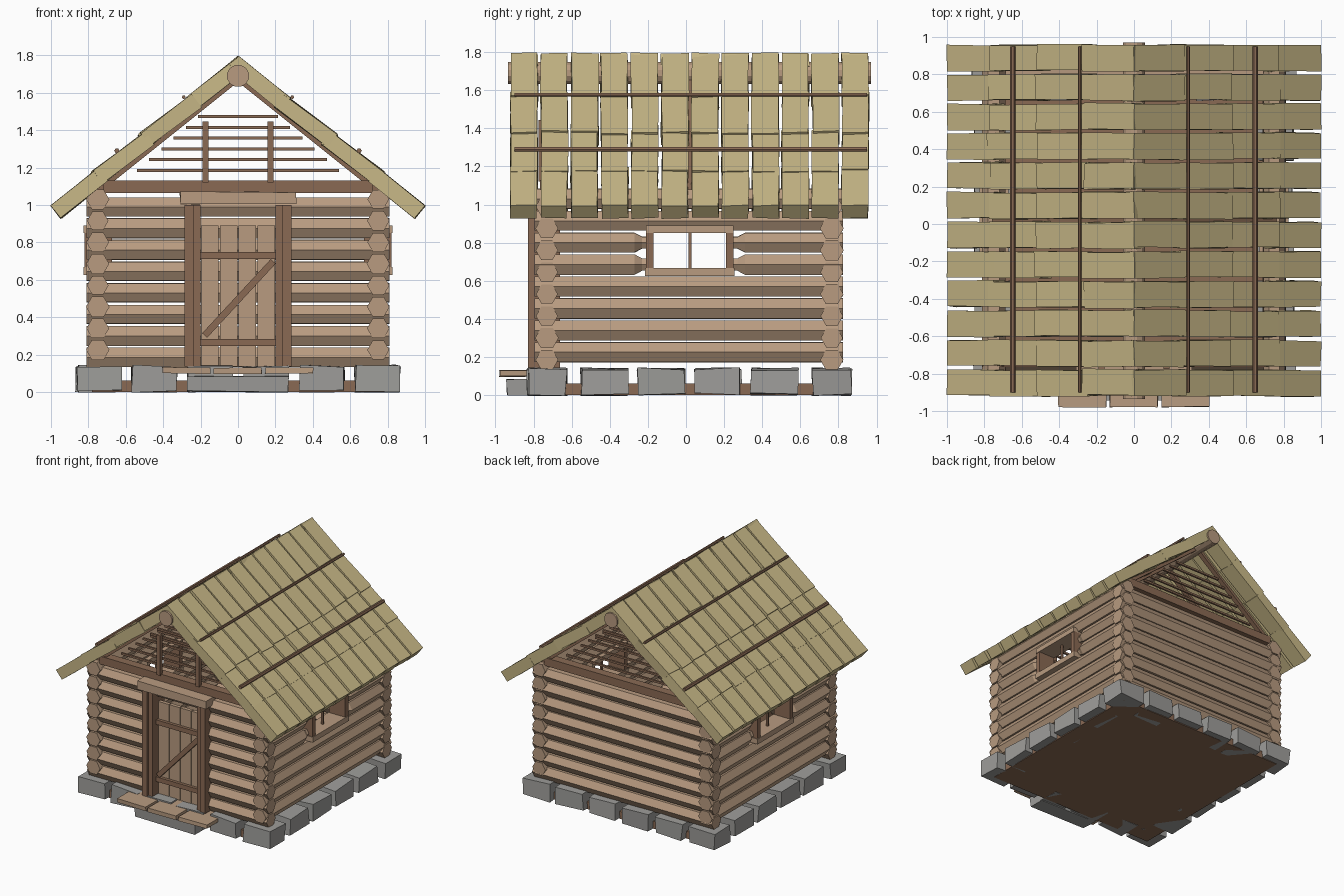
import bpy, bmesh, math, random
from mathutils import Matrix, Vector

random.seed(4)
if "Cube" in bpy.data.objects:
    bpy.data.objects.remove(bpy.data.objects["Cube"])


def material(name, hexcode):
    srgb = [int(hexcode[i:i + 2], 16) / 255 for i in (0, 2, 4)]
    col = [((c + 0.055) / 1.055) ** 2.4 for c in srgb] + [1]
    m = bpy.data.materials.new(name)
    m.use_nodes = True
    m.diffuse_color = col
    m.node_tree.nodes["Principled BSDF"].inputs["Base Color"].default_value = col
    return m


LOG = material("pale log", "B89B80")
TIMBER = material("dark timber", "8A6A54")
STRAW = material("straw", "C8B887")
STONE = material("grey stone", "9E9D9A")


def jit(a):
    return random.uniform(-a, a)


class Part:
    """Collects primitives into one flat-shaded object."""

    def __init__(self, name, mat):
        self.name, self.mat, self.bm = name, mat, bmesh.new()

    def box(self, lo, hi, rough=0.0):
        lo, hi = Vector(lo), Vector(hi)
        return self.slab((lo + hi) / 2, hi - lo, 0, "Y", rough)

    def slab(self, center, size, angle, axis, rough=0.0):
        m = (Matrix.Translation(center) @ Matrix.Rotation(angle, 4, axis)
             @ Matrix.Diagonal((*size, 1)))
        verts = bmesh.ops.create_cube(self.bm, size=1, matrix=m)["verts"]
        for v in verts:
            v.co += Vector((jit(rough), jit(rough), jit(rough)))
        return verts

    def rod(self, a, b, r, r2=None, sides=6):
        a, b = Vector(a), Vector(b)
        d = b - a
        m = (Matrix.Translation((a + b) / 2)
             @ d.to_track_quat("Z", "Y").to_matrix().to_4x4()
             @ Matrix.Rotation(math.pi / sides, 4, "Z"))
        bmesh.ops.create_cone(self.bm, cap_ends=True, segments=sides, radius1=r,
                              radius2=r if r2 is None else r2, depth=d.length, matrix=m)

    def done(self):
        me = bpy.data.meshes.new(self.name)
        self.bm.to_mesh(me)
        self.bm.free()
        me.materials.append(self.mat)
        bpy.context.collection.objects.link(bpy.data.objects.new(self.name, me))


WX, YF, YB = 0.75, -0.73, 0.765      # wall centre lines
R, PITCH, ROWS = 0.06, 0.115, 8      # log radius, spacing, count
MID = (YF + YB) / 2
SLOPE = 0.8
PITCH_ANGLE = math.atan(SLOPE)

# Foundation stones around a timber floor
floor = Part("floor", TIMBER)
floor.box((-0.78, YF - 0.04, 0), (0.78, YB + 0.04, 0.06))
floor.done()

stones = Part("foundation_stones", STONE)
for i in range(6):
    t = (i - 2.5) * 0.298
    spots = [(t, YF), (t, YB)]
    if 0 < i < 5:
        spots += [(-WX, MID + t), (WX, MID + t)]
    for x, y in spots:
        stones.box((x - 0.118, y - 0.1, 0.004), (x + 0.118, y + 0.1, 0.138), 0.008) \
            if abs(y - YF) < 0.01 or abs(y - YB) < 0.01 else \
            stones.box((x - 0.1, y - 0.122, 0.004), (x + 0.1, y + 0.122, 0.138), 0.008)
stones.done()

step = Part("step_stone", STONE)
step.box((-0.27, -0.94, 0.002), (0.27, -0.8, 0.08), 0.005)
step.done()

treads = Part("step_boards", LOG)
for x in (-0.275, 0, 0.275):
    treads.box((x - 0.128, -0.978, 0.098), (x + 0.128, -0.72, 0.13), 0.003)
treads.done()

# Front and back log walls, with the doorway left open
for name, y in (("front_logs", YF), ("back_logs", YB)):
    wall = Part(name, LOG)
    for i in range(ROWS):
        z = 0.185 + i * PITCH
        r = R + jit(0.003)
        if name == "front_logs" and i < ROWS - 1:
            for s in (-1, 1):
                wall.rod((s * 0.81, y, z), (s * 0.22, y, z), r)
        else:
            wall.rod((-0.81, y, z), (0.81, y, z), r)
    wall.done()

# Side log walls, with hewn log ends beside the windows
for name, s in (("left_logs", 1), ("right_logs", -1)):
    wall = Part(name, LOG)
    x = s * WX
    for i in range(ROWS):
        z = 0.225 + i * PITCH
        r = R + jit(0.003)
        ends = (YF - 0.065, YB + 0.06)
        if 0.66 < z < 0.86:
            for y0, y1, e in ((ends[0], -0.27, 1), (ends[1], 0.31, -1)):
                wall.rod((x, y0, z), (x, y1, z), r)
                wall.rod((x, y1, z), (x, y1 + e * 0.04, z), r, r * 0.6)
                wall.rod((x, y1 + e * 0.04, z), (x, y1 + e * 0.08, z), r * 0.6)
        else:
            wall.rod((x, ends[0], z), (x, ends[1], z), r)
    wall.done()

# Windows
for side, s in (("left", 1), ("right", -1)):
    x0, x1 = sorted((s * 0.67, s * 0.825))
    frame = Part(side + "_window_boards", LOG)
    frame.box((x0, -0.21, 0.85), (x1, 0.25, 0.89))
    frame.box((x0, -0.215, 0.625), (x1, 0.255, 0.668))
    frame.done()
    jambs = Part(side + "_window_posts", TIMBER)
    for y in (-0.19, 0.23):
        jambs.box((x0 + 0.005, y - 0.02, 0.665), (x1 - 0.005, y + 0.02, 0.855))
    jambs.box((s * WX - 0.008, 0.012, 0.665), (s * WX + 0.008, 0.028, 0.855))
    jambs.done()

# Door and its surround
posts = Part("door_posts", TIMBER)
for s in (-1, 1):
    for a, b, y in ((0.2, 0.238, -0.815), (0.238, 0.285, -0.83)):
        lo, hi = sorted((s * a, s * b))
        posts.box((lo, y, 0.135), (hi, -0.66, 1.0))
posts.done()

lintel = Part("door_lintel", LOG)
lintel.box((-0.31, -0.86, 1.005), (0.31, -0.7, 1.07), 0.004)
lintel.done()

door = Part("door_planks", LOG)
for i in range(4):
    x = (i - 1.5) * 0.1
    door.box((x - 0.047, -0.745, 0.135), (x + 0.047, -0.715, 0.89))
door.done()

braces = Part("door_braces", TIMBER)
for z in (0.265, 0.73):
    braces.box((-0.2, -0.77, z - 0.019), (0.2, -0.744, z + 0.019))
braces.slab((0.005, -0.765, 0.5), (0.54, 0.03, 0.036), -math.atan2(0.4, 0.37), "Y")
braces.done()

# Gable beams, studs, rafters and slats
beams = Part("gable_beams", TIMBER)
for y in (YF, YB):
    beams.box((-0.72, y - 0.035, 1.065), (0.72, y + 0.035, 1.13))
beams.done()

studs = Part("gable_studs", TIMBER)
for s in (-1, 1):
    studs.box((s * 0.175 - 0.016, YF - 0.045, 1.12), (s * 0.175 + 0.016, YF - 0.013, 1.445))
studs.done()

rafters = Part("rafters", TIMBER)
slats = Part("gable_slats", TIMBER)
for i in range(5):
    y = YF + (YB - YF) * i / 4
    for s in (-1, 1):
        rafters.slab((s * 0.39, y, 1.673 - SLOPE * 0.39), (0.95, 0.04, 0.025),
                     s * PITCH_ANGLE, "Y")
    for k in range(6):
        z = 1.185 + k * 0.0575
        half = (1.66 - z) / SLOPE * 0.91
        slats.rod((-half, y, z), (half, y, z), 0.011, sides=4)
rafters.done()
slats.done()

ridge = Part("ridge_log", LOG)
ridge.rod((0, -0.935, 1.69), (0, 0.97, 1.69), 0.06, sides=12)
ridge.done()

# Thatch bundles in four overlapping courses per slope
THICK = 0.085
for side, s in (("left", 1), ("right", -1)):
    roof = Part(side + "_thatch", STRAW)
    for course in range(4):
        for col in range(12):
            y = 0.02 + (col - 5.5) * 0.158 + jit(0.004)
            x0, x1 = course * 0.25, (course + 1) * 0.25
            if course < 3:
                x1 += 0.025 + jit(0.008)
            length = (x1 - x0) / math.cos(PITCH_ANGLE)
            xm = (x0 + x1) / 2
            n = Vector((s * math.sin(PITCH_ANGLE), 0, math.cos(PITCH_ANGLE)))
            top = Vector((s * xm, y, 1.795 - SLOPE * xm))
            roof.slab(top - n * (THICK / 2), (length, 0.139, THICK),
                      s * (PITCH_ANGLE - 0.03 * (0 < course < 3)), "Y", 0.004)
    roof.done()

    # Poles that hold the thatch down
    poles = Part(side + "_roof_poles", TIMBER)
    for x, r in ((0.29, 0.01), (0.648, 0.014)):
        z = 1.808 - SLOPE * x
        poles.rod((s * x, -0.9, z), (s * x, 0.95, z), r)
    poles.done()
